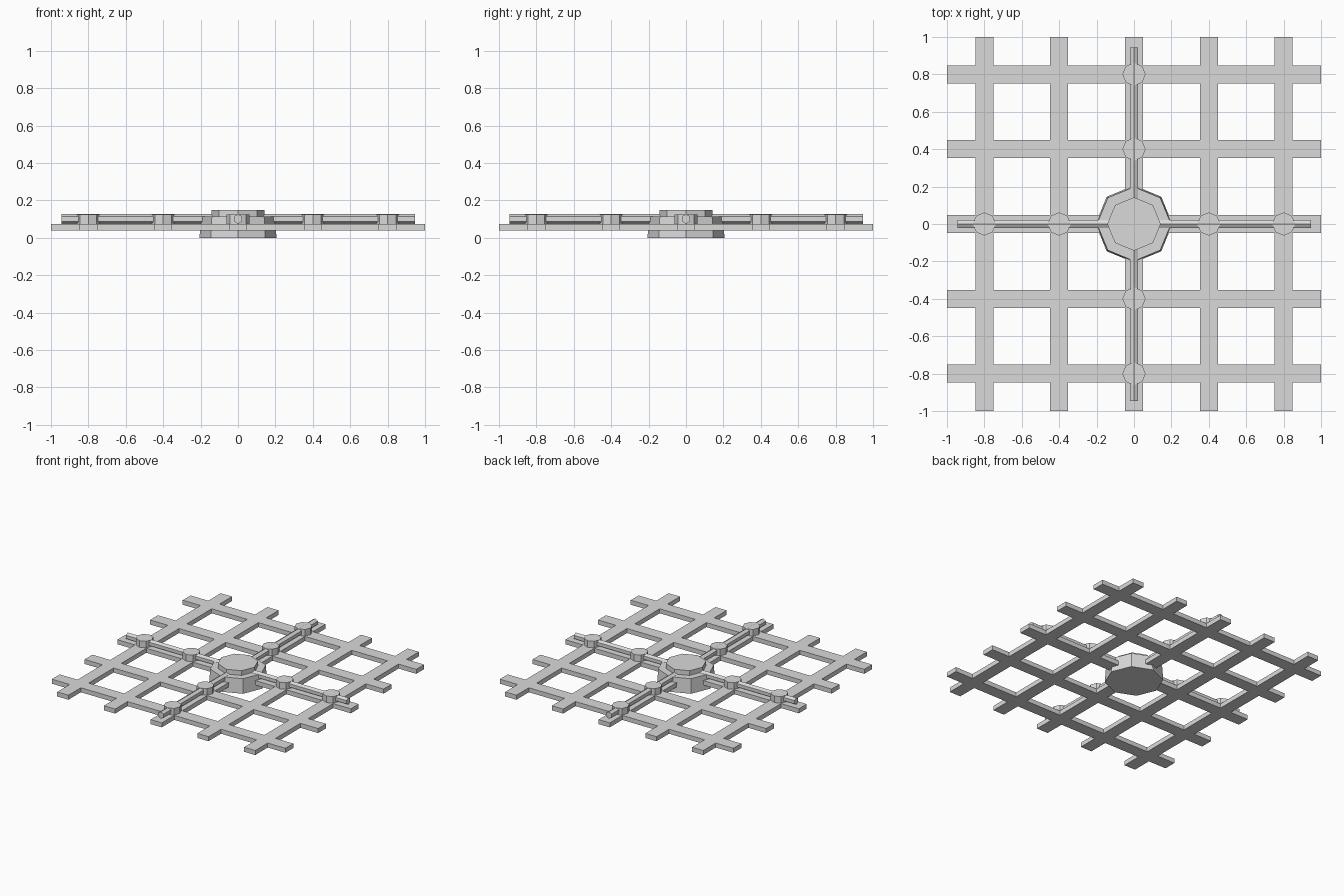
import bpy, bmesh, math
from mathutils import Matrix

if "Cube" in bpy.data.objects:
    bpy.data.objects.remove(bpy.data.objects["Cube"])

metal = bpy.data.materials.new("grey_metal")
metal.diffuse_color = (0.7, 0.7, 0.7, 1)
metal.use_nodes = True
metal.node_tree.nodes["Principled BSDF"].inputs["Base Color"].default_value = metal.diffuse_color


def add_object(name, bm):
    bmesh.ops.recalc_face_normals(bm, faces=bm.faces)
    mesh = bpy.data.meshes.new(name)
    bm.to_mesh(mesh)
    bm.free()
    mesh.materials.append(metal)
    obj = bpy.data.objects.new(name, mesh)
    bpy.context.collection.objects.link(obj)
    return obj


def prism(name, sides, r1, r2, z0, z1, x=0, y=0):
    """Upright prism with corners on the x and y axes."""
    bm = bmesh.new()
    bmesh.ops.create_cone(bm, cap_ends=True, segments=sides, radius1=r1, radius2=r2,
                          depth=z1 - z0, matrix=Matrix.Translation((x, y, (z0 + z1) / 2)))
    return add_object(name, bm)


# Lattice of crossing flat bars: one sheet with square openings, extruded up
BARS, HALF, Z0, Z1 = (-0.8, -0.4, 0, 0.4, 0.8), 0.048, 0.04, 0.075
cuts = [-1] + [b + s * HALF for b in BARS for s in (-1, 1)] + [1]
bm = bmesh.new()
grid = [[bm.verts.new((x, y, Z0)) for y in cuts] for x in cuts]
for i in range(len(cuts) - 1):
    for j in range(len(cuts) - 1):
        if i % 2 or j % 2:
            bm.faces.new((grid[i][j], grid[i + 1][j], grid[i + 1][j + 1], grid[i][j + 1]))
bmesh.ops.delete(bm, geom=[v for v in bm.verts if not v.link_faces], context='VERTS')
ext = bmesh.ops.extrude_face_region(bm, geom=bm.faces[:], use_keep_orig=True)
top = [g for g in ext["geom"] if isinstance(g, bmesh.types.BMVert)]
bmesh.ops.translate(bm, verts=top, vec=(0, 0, Z1 - Z0))
add_object("lattice", bm)

# Central eight-sided hub and its raised cap
prism("hub", 8, 0.206, 0.198, 0, 0.113)
prism("hub_cap", 8, 0.143, 0.143, 0.113, 0.15)

# Six-sided pipes lying along both axes, one edge upward
for axis, turn in (("x", 0), ("y", math.pi / 2)):
    bm = bmesh.new()
    bmesh.ops.create_cone(bm, cap_ends=True, segments=6, radius1=0.026, radius2=0.026, depth=1.89)
    for v in bm.verts:
        v.co = Matrix.Rotation(math.pi / 6, 3, 'Z') @ v.co if abs(v.co.x) < 1e-4 else v.co
    bm.free()
    bm = bmesh.new()
    ring = [(0.026 * math.sin(k * math.pi / 3), 0.101 + 0.026 * math.cos(k * math.pi / 3))
            for k in range(6)]
    face = bm.faces.new([bm.verts.new((-0.945, y, z)) for y, z in ring])
    ext = bmesh.ops.extrude_face_region(bm, geom=[face], use_keep_orig=True)
    end = [g for g in ext["geom"] if isinstance(g, bmesh.types.BMVert)]
    bmesh.ops.translate(bm, verts=end, vec=(1.89, 0, 0))
    bmesh.ops.rotate(bm, verts=bm.verts, matrix=Matrix.Rotation(turn, 3, 'Z'))
    add_object("pipe_" + axis, bm)

# Eight-sided joints where the pipes pass over crossing bars
for d in (-0.8, -0.4, 0.4, 0.8):
    prism("joint_x", 8, 0.062, 0.062, Z1, 0.126, x=d)
    prism("joint_y", 8, 0.062, 0.062, Z1, 0.126, y=d)
